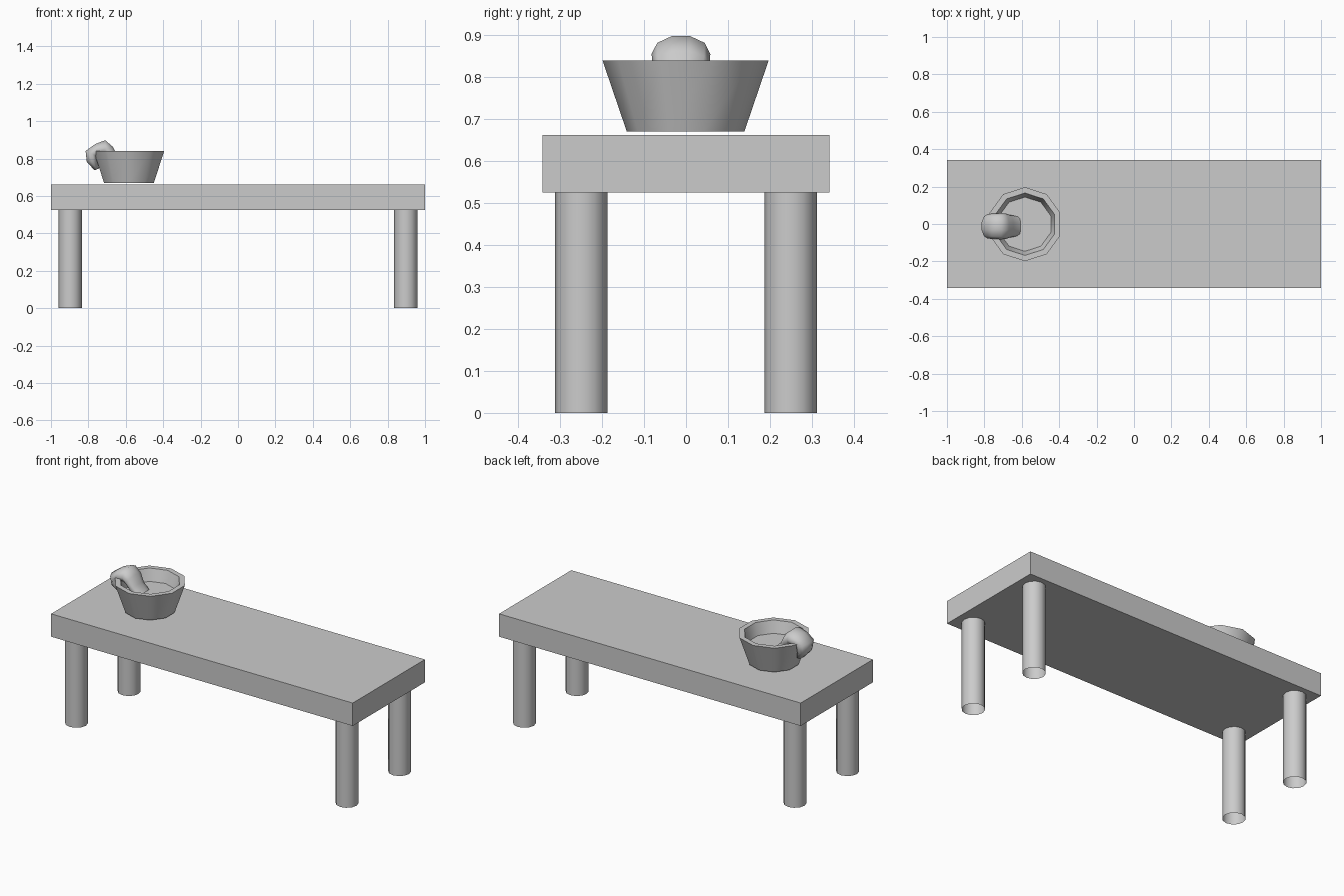
import bpy, bmesh
from math import sin, cos, pi, radians

cube = bpy.data.objects.get("Cube")
if cube:
    bpy.data.objects.remove(cube)

grey = bpy.data.materials.new("plain grey")
grey.use_nodes = True
colour = (0.6, 0.6, 0.6, 1)
grey.diffuse_color = colour
grey.node_tree.nodes["Principled BSDF"].inputs["Base Color"].default_value = colour


def finish(name, bm, smooth_angle=None, outward=True):
    if outward:
        bmesh.ops.recalc_face_normals(bm, faces=bm.faces)
    mesh = bpy.data.meshes.new(name)
    bm.to_mesh(mesh)
    bm.free()
    mesh.materials.append(grey)
    obj = bpy.data.objects.new(name, mesh)
    bpy.context.collection.objects.link(obj)
    if smooth_angle:
        bpy.ops.object.select_all(action='DESELECT')
        obj.select_set(True)
        bpy.context.view_layer.objects.active = obj
        bpy.ops.object.shade_smooth_by_angle(angle=radians(smooth_angle))
    return obj


def loft(rings, cap_start=True, cap_end=True):
    """Bridge a list of point rings into a skin."""
    bm = bmesh.new()
    loops = [[bm.verts.new(p) for p in ring] for ring in rings]
    n = len(loops[0])
    for a, b in zip(loops, loops[1:]):
        for i in range(n):
            j = (i + 1) % n
            bm.faces.new((a[i], a[j], b[j], b[i]))
    if cap_start:
        bm.faces.new(loops[0][::-1])
    if cap_end:
        bm.faces.new(loops[-1])
    return bm


def circle(x, y, z, r, sides):
    return [(x + r * cos(pi / 2 + 2 * pi * i / sides),
             y + r * sin(pi / 2 + 2 * pi * i / sides), z) for i in range(sides)]


# Table slab
bm = bmesh.new()
bmesh.ops.create_cube(bm, size=1)
bmesh.ops.scale(bm, vec=(2, 0.684, 0.137), verts=bm.verts)
bmesh.ops.translate(bm, vec=(0, 0, 0.5935), verts=bm.verts)
finish("table_top", bm)

# Open-ended round legs
for side, x in (("right", -0.897), ("left", 0.897)):
    for end, y in (("front", -0.249), ("back", 0.249)):
        bm = loft([circle(x, y, z, 0.0625, 12) for z in (0, 0.525)], False, False)
        finish(f"{end}_{side}_leg", bm, 40)

# Ten-sided bucket: outer wall, flat rim, inner wall and raised floor
profile = [(0.14, 0.67), (0.198, 0.84), (0.167, 0.84), (0.145, 0.77)]
bm = loft([circle(-0.583, -0.001, z, r, 10) for r, z in profile])
finish("bucket", bm, 40)

# Rag draped over the rim: x, z, half width, half thickness, tilt in degrees
spine = [(-0.615, 0.765, 0.05, 0.012, 40), (-0.66, 0.79, 0.06, 0.028, 55),
         (-0.685, 0.832, 0.068, 0.036, 60), (-0.71, 0.855, 0.07, 0.045, 90),
         (-0.757, 0.846, 0.068, 0.034, 100), (-0.782, 0.825, 0.066, 0.038, 155),
         (-0.78, 0.785, 0.058, 0.03, 185), (-0.755, 0.742, 0.035, 0.014, 200)]
rings = []
for x, z, wide, thick, tilt in spine:
    t = radians(tilt)
    rings.append([(x + thick * sin(a) * cos(t), -0.012 + wide * cos(a),
                   z + thick * sin(a) * sin(t))
                  for a in (2 * pi * i / 10 for i in range(10))])
finish("rag", loft(rings), 80)
